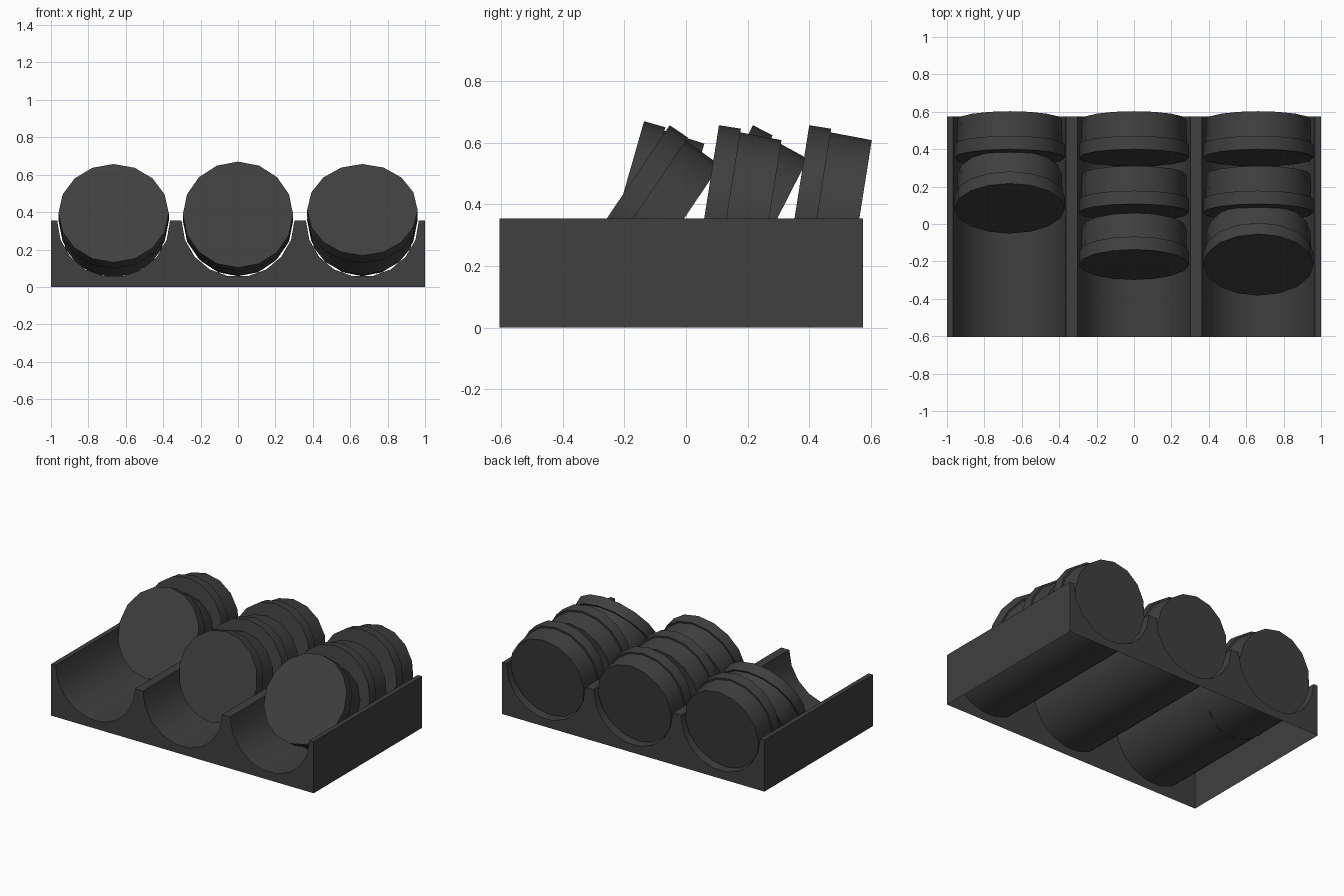
import bpy, bmesh, math
from mathutils import Matrix, Vector

if "Cube" in bpy.data.objects:
    bpy.data.objects.remove(bpy.data.objects["Cube"], do_unlink=True)

charcoal = bpy.data.materials.new("charcoal_plastic")
charcoal.use_nodes = True
COLOUR = (0.05, 0.05, 0.05, 1)
charcoal.diffuse_color = COLOUR
charcoal.node_tree.nodes["Principled BSDF"].inputs["Base Color"].default_value = COLOUR

LANES = (-0.665, 0, 0.665)
FRONT, BACK, HEIGHT = -0.605, 0.575, 0.355
GROOVE_R, STEPS = 0.302, 9


def finish(bm, name):
    mesh = bpy.data.meshes.new(name)
    bm.to_mesh(mesh)
    bm.free()
    mesh.materials.append(charcoal)
    obj = bpy.data.objects.new(name, mesh)
    bpy.context.collection.objects.link(obj)
    bpy.ops.object.select_all(action="DESELECT")
    obj.select_set(True)
    bpy.context.view_layer.objects.active = obj
    bpy.ops.object.shade_smooth_by_angle(angle=math.radians(30))
    return obj


# Tray: scalloped outline extruded front to back, open underneath
def build_tray():
    outline = [(-1, 0), (-1, HEIGHT)]
    for lane in LANES:
        for i in range(STEPS + 1):
            a = math.pi * (1 + i / STEPS)
            outline.append((lane + GROOVE_R * math.cos(a), HEIGHT + GROOVE_R * math.sin(a)))
    outline += [(1, HEIGHT), (1, 0)]
    bm = bmesh.new()
    face = bm.faces.new([bm.verts.new((x, FRONT, z)) for x, z in outline])
    made = bmesh.ops.extrude_face_region(bm, geom=[face], use_keep_orig=True)["geom"]
    moved = [v for v in made if isinstance(v, bmesh.types.BMVert)]
    bmesh.ops.translate(bm, verts=moved, vec=(0, BACK - FRONT, 0))
    bmesh.ops.recalc_face_normals(bm, faces=bm.faces)
    floor = [f for f in bm.faces if all(abs(v.co.z) < 1e-5 for v in f.verts)]
    bmesh.ops.delete(bm, geom=floor, context="FACES_ONLY")
    finish(bm, "tray")


# Stepped capsule: wide rim at the front, slightly narrower body behind
def build_capsule(name, lane, top_y, top_z, tilt_degrees):
    sides, radius = 16, 0.295
    bm = bmesh.new()
    rings = []
    for r, y in ((radius, 0), (radius, 0.072), (0.283, 0.072), (0.279, 0.208)):
        rings.append([bm.verts.new((r * math.sin(math.tau * i / sides), y,
                                    r * math.cos(math.tau * i / sides)))
                      for i in range(sides)])
    for a, b in zip(rings, rings[1:]):
        for i in range(sides):
            j = (i + 1) % sides
            bm.faces.new((a[i], a[j], b[j], b[i]))
    bm.faces.new(rings[0])
    bm.faces.new(rings[-1])
    bmesh.ops.recalc_face_normals(bm, faces=bm.faces)
    # Lean back so that the top of the front face lands on the given point
    lean = Matrix.Rotation(-math.radians(tilt_degrees), 4, "X")
    centre = Vector((lane, top_y, top_z)) - lean @ Vector((0, 0, radius))
    bm.transform(Matrix.Translation(centre) @ lean)
    finish(bm, name)


build_tray()
rows = {
    "right": (LANES[0], ((0.217, 0.657, 27), (0.4, 0.657, 9))),
    "middle": (LANES[1], ((-0.136, 0.67, 16), (0.107, 0.657, 9), (0.4, 0.657, 9))),
    "left": (LANES[2], ((-0.053, 0.657, 34), (0.107, 0.657, 9), (0.4, 0.657, 9))),
}
for side, (lane, poses) in rows.items():
    for n, pose in enumerate(poses, 1):
        build_capsule(f"{side}_capsule_{n}", lane, *pose)
